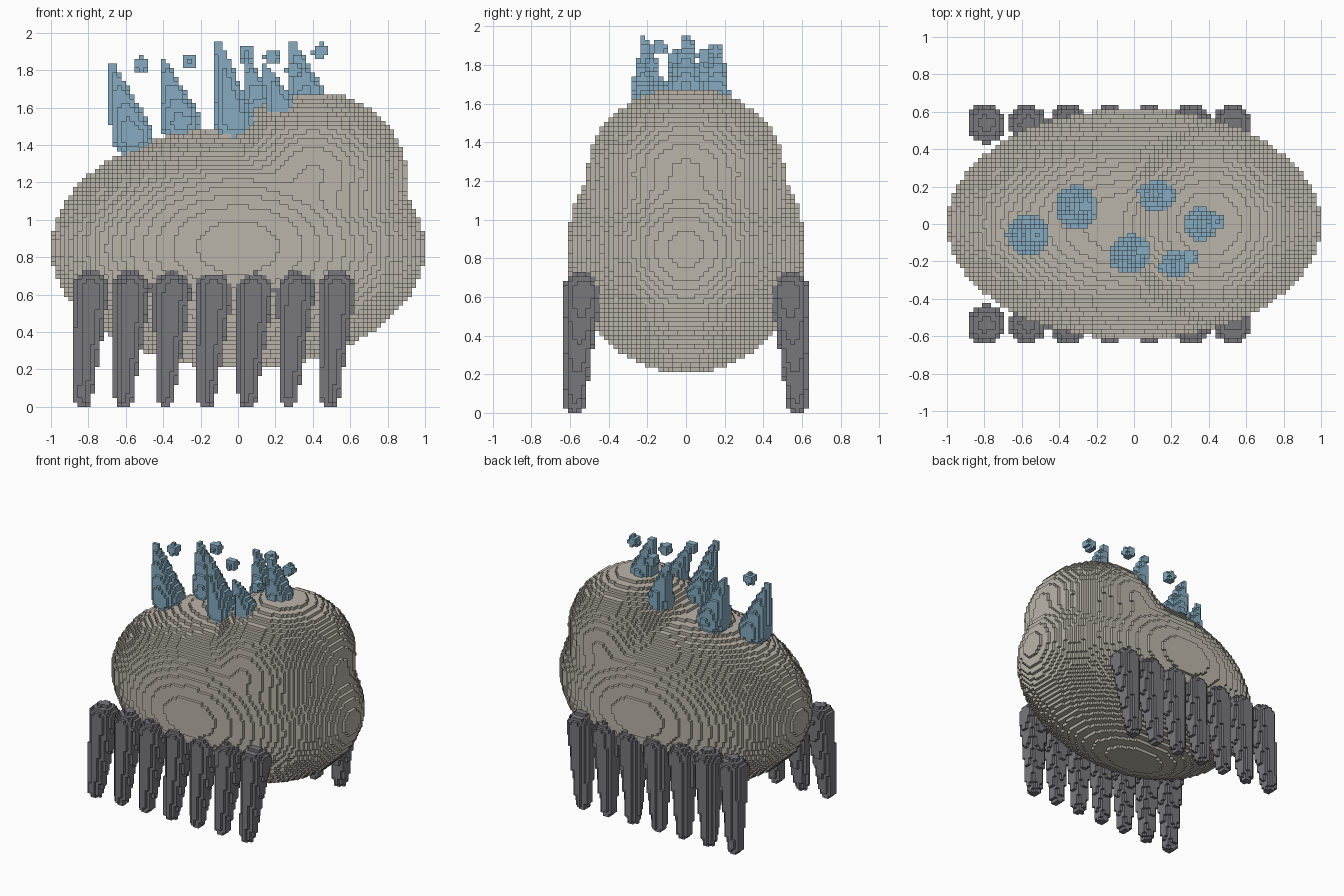
import bpy
from math import sqrt, floor
from mathutils import Vector

if "Cube" in bpy.data.objects:
    bpy.data.objects.remove(bpy.data.objects["Cube"])

NX, NY, NZ = 85, 54, 83          # cell counts of the block grid
S = 2 / NX                       # block size
ORIGIN = Vector((-1, -NY * S / 2, 0))
owner = {}                       # cell -> part name


def material(name, rgb):
    m = bpy.data.materials.new(name)
    m.use_nodes = True
    m.diffuse_color = (*rgb, 1)
    m.node_tree.nodes["Principled BSDF"].inputs["Base Color"].default_value = (*rgb, 1)
    return m


stone = material("warm_stone", (0.50, 0.46, 0.40))
slate = material("dark_slate", (0.19, 0.185, 0.205))
ice = material("crystal_blue", (0.24, 0.41, 0.53))


def fill(part, low, high, inside):
    """Claim every cell within the box whose centre is inside the shape."""
    spans = []
    for a, n in enumerate((NX, NY, NZ)):
        lo = max(0, floor((low[a] - ORIGIN[a]) / S))
        hi = min(n - 1, floor((high[a] - ORIGIN[a]) / S))
        spans.append(range(lo, hi + 1))
    for i in spans[0]:
        x = ORIGIN.x + (i + 0.5) * S
        for j in spans[1]:
            y = ORIGIN.y + (j + 0.5) * S
            for k in spans[2]:
                if inside(x, y, (k + 0.5) * S):
                    owner[i, j, k] = part


def taper(part, a, ra, b, rb):
    """Round-ended tapering limb from a to b."""
    a, b = Vector(a), Vector(b)
    d = b - a
    r = max(ra, rb)

    def inside(x, y, z):
        p = Vector((x, y, z))
        t = min(1, max(0, (p - a).dot(d) / max(d.length_squared, 1e-9)))
        return (p - a - d * t).length <= ra + (rb - ra) * t

    fill(part, [min(u, v) - r for u, v in zip(a, b)],
         [max(u, v) + r for u, v in zip(a, b)], inside)


# Body: a long ellipsoid blended softly with a head ellipsoid
def ellipsoid(x, y, z, c, r):
    q = sqrt(((x - c[0]) / r[0]) ** 2 + (y / r[1]) ** 2 + ((z - c[1]) / r[2]) ** 2)
    return (q - 1) * r[1]


def body_inside(x, y, z):
    f = ellipsoid(x, y, z, (0, 0.85), (1.0, 0.615, 0.645))
    g = ellipsoid(x, y, z, (0.4, 1.24), (0.5, 0.51, 0.445))
    blend = 0.06
    h = max(blend - abs(f - g), 0)
    return min(f, g) - h * h / (4 * blend) <= 0


fill("body", (-1, -0.7, 0), (1, 0.7, 1.8), body_inside)

# Legs: seven tapered posts on each side
for side, sign in (("left", 1), ("right", -1)):
    for n in range(7):
        x = -0.79 + n * 0.22
        taper(f"{side}_legs", (x, sign * 0.535, 0.625), 0.102,
              (x - 0.04, sign * 0.577, 0.05), 0.05)

# Spines: leaning crystal spikes on the back, each with a floating shard
SPINES = [  # base, base radius, tip, shard
    ((-0.57, -0.06, 1.46), 0.115, (-0.67, -0.06, 1.81), (-0.52, -0.06, 1.83)),
    ((-0.31, 0.09, 1.53), 0.115, (-0.40, 0.09, 1.84), (-0.26, 0.10, 1.85)),
    ((-0.02, -0.16, 1.53), 0.105, (-0.10, -0.22, 1.94), (0.05, -0.14, 1.89)),
    ((0.12, 0.15, 1.58), 0.09, (0.04, 0.17, 1.87), (0.18, 0.15, 1.87)),
    ((0.22, -0.21, 1.62), 0.08, (0.15, -0.24, 1.81), (0.30, -0.18, 1.80)),
    ((0.36, 0.0, 1.70), 0.09, (0.29, 0.0, 1.94), (0.44, 0.01, 1.90)),
]
for base, radius, tip, shard in SPINES:
    taper("back_spines", base, radius, tip, 0.02)
    taper("floating_shards", shard, 0.042, shard, 0.042)


# Turn the cells into block surfaces, keeping only the exposed faces
def build(part, mat):
    index, faces = {}, []
    for cell in [c for c, p in owner.items() if p == part]:
        for axis in range(3):
            u, v = (axis + 1) % 3, (axis + 2) % 3
            for step in (0, 1):
                near = list(cell)
                near[axis] += 2 * step - 1
                if tuple(near) in owner:
                    continue
                loop = []
                for du, dv in ((0, 0), (1, 0), (1, 1), (0, 1)):
                    c = list(cell)
                    c[axis] += step
                    c[u] += du
                    c[v] += dv
                    loop.append(index.setdefault(tuple(c), len(index)))
                faces.append(loop if step else loop[::-1])
    mesh = bpy.data.meshes.new(part)
    mesh.from_pydata([ORIGIN + Vector(c) * S for c in index], [], faces)
    mesh.materials.append(mat)
    mesh.update()
    bpy.context.collection.objects.link(bpy.data.objects.new(part, mesh))


build("body", stone)
build("left_legs", slate)
build("right_legs", slate)
build("back_spines", ice)
build("floating_shards", ice)
